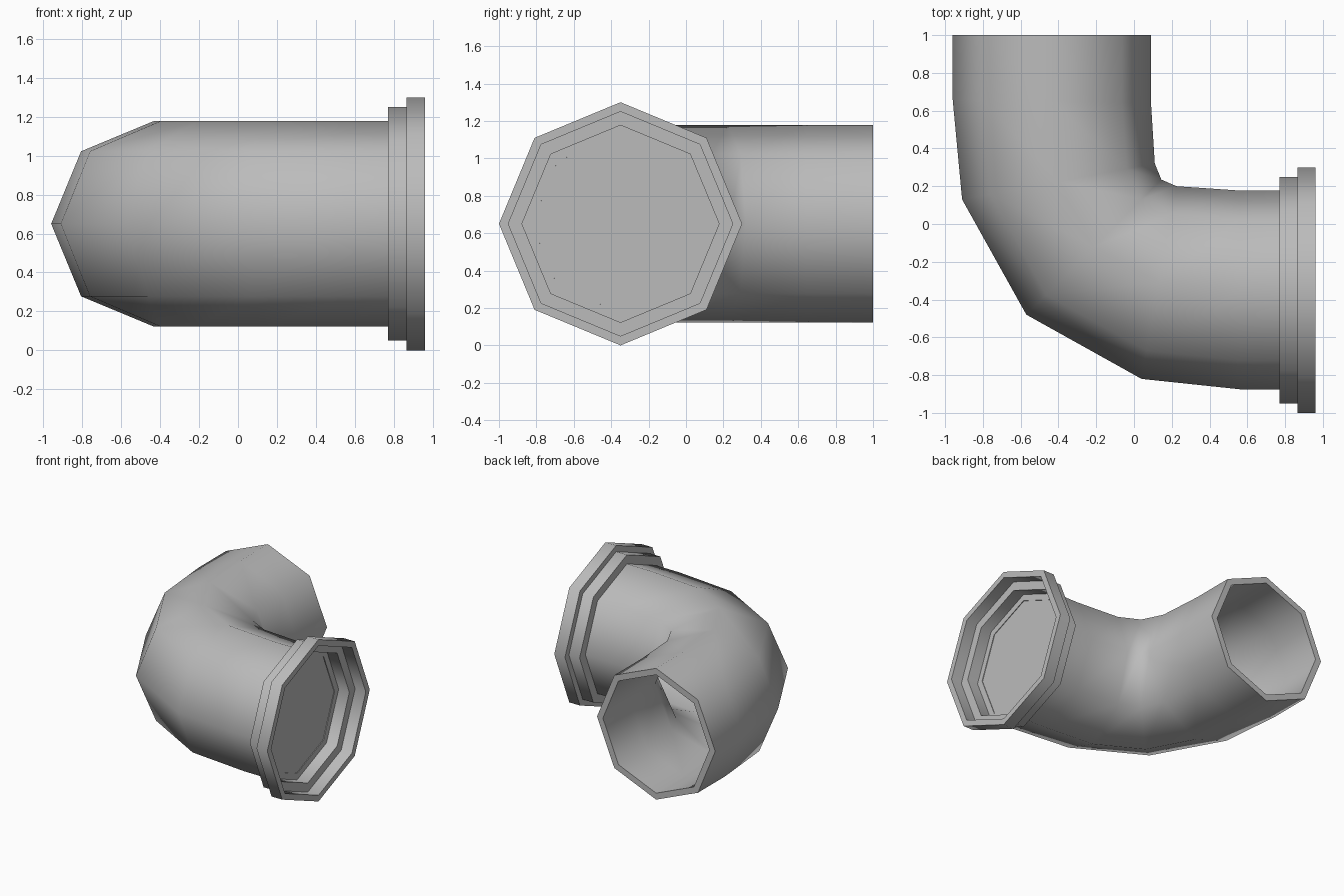
import bpy, bmesh, math
from mathutils import Vector

if "Cube" in bpy.data.objects:
    bpy.data.objects.remove(bpy.data.objects["Cube"])

SIDES = 8
AXIS_Y, AXIS_Z = -0.35, 0.65
PIPE_R, WALL = 0.527, 0.052

grey = bpy.data.materials.new("pipe grey")
grey.use_nodes = True
grey.diffuse_color = (0.5, 0.5, 0.5, 1)
grey.node_tree.nodes["Principled BSDF"].inputs["Base Color"].default_value = (0.5, 0.5, 0.5, 1)


def finish(name, bm):
    bmesh.ops.recalc_face_normals(bm, faces=bm.faces)
    mesh = bpy.data.meshes.new(name)
    bm.to_mesh(mesh)
    bm.free()
    mesh.materials.append(grey)
    obj = bpy.data.objects.new(name, mesh)
    bpy.context.collection.objects.link(obj)
    bpy.ops.object.select_all(action='DESELECT')
    obj.select_set(True)
    bpy.context.view_layer.objects.active = obj
    bpy.ops.object.shade_smooth_by_angle(angle=math.radians(50))
    return obj


def ring(bm, outer, inner, height):
    """Octagon spanning two plan points, with the given half height."""
    a, b = Vector((*outer, AXIS_Z)), Vector((*inner, AXIS_Z))
    mid, half = (a + b) / 2, (a - b) / 2
    up = Vector((0, 0, height))
    angles = [math.tau * i / SIDES for i in range(SIDES)]
    return [bm.verts.new(mid + half * math.cos(t) + up * math.sin(t)) for t in angles]


def loft(bm, rings):
    """Skin a closed loop of rings."""
    for r, s in zip(rings, rings[1:] + rings[:1]):
        for i in range(SIDES):
            j = (i + 1) % SIDES
            bm.faces.new((r[i], r[j], s[j], s[i]))


def tube(name, x0, x1, r_out, r_in):
    bm = bmesh.new()
    loft(bm, [ring(bm, (x, AXIS_Y - r), (x, AXIS_Y + r), r)
              for x, r in ((x0, r_in), (x0, r_out), (x1, r_out), (x1, r_in))])
    return finish(name, bm)


# Elbow pipe: outside and inside of the bend in plan, ring by ring
bend = [((-0.96, 1.0), (0.09, 1.0)), ((-0.96, 0.66), (0.09, 0.64)),
        ((-0.91, 0.13), (0.11, 0.32)), ((-0.57, -0.48), (0.145, 0.235)),
        ((0.04, -0.82), (0.225, 0.20)), ((0.56, -0.875), (0.56, 0.177)),
        ((0.77, -0.877), (0.77, 0.177))]
bm = bmesh.new()
outside = [ring(bm, o, i, PIPE_R) for o, i in bend]
inside = []
for o, i in bend:
    o, i = Vector(o), Vector(i)
    step = (i - o).normalized() * WALL
    inside.append(ring(bm, o + step, i - step, PIPE_R - WALL))
loft(bm, outside + inside[::-1])
finish("elbow_pipe", bm)

# Stepped flange
tube("flange_collar", 0.77, 0.865, 0.60, PIPE_R)
tube("flange_lip", 0.865, 0.96, 0.65, 0.60)

# Flat plate closing the flanged mouth
bm = bmesh.new()
r = PIPE_R - WALL
bm.faces.new(ring(bm, (0.765, AXIS_Y - r), (0.765, AXIS_Y + r), r))
plate = finish("mouth_plate", bm)
if plate.data.polygons[0].normal.x < 0:
    plate.data.flip_normals()
